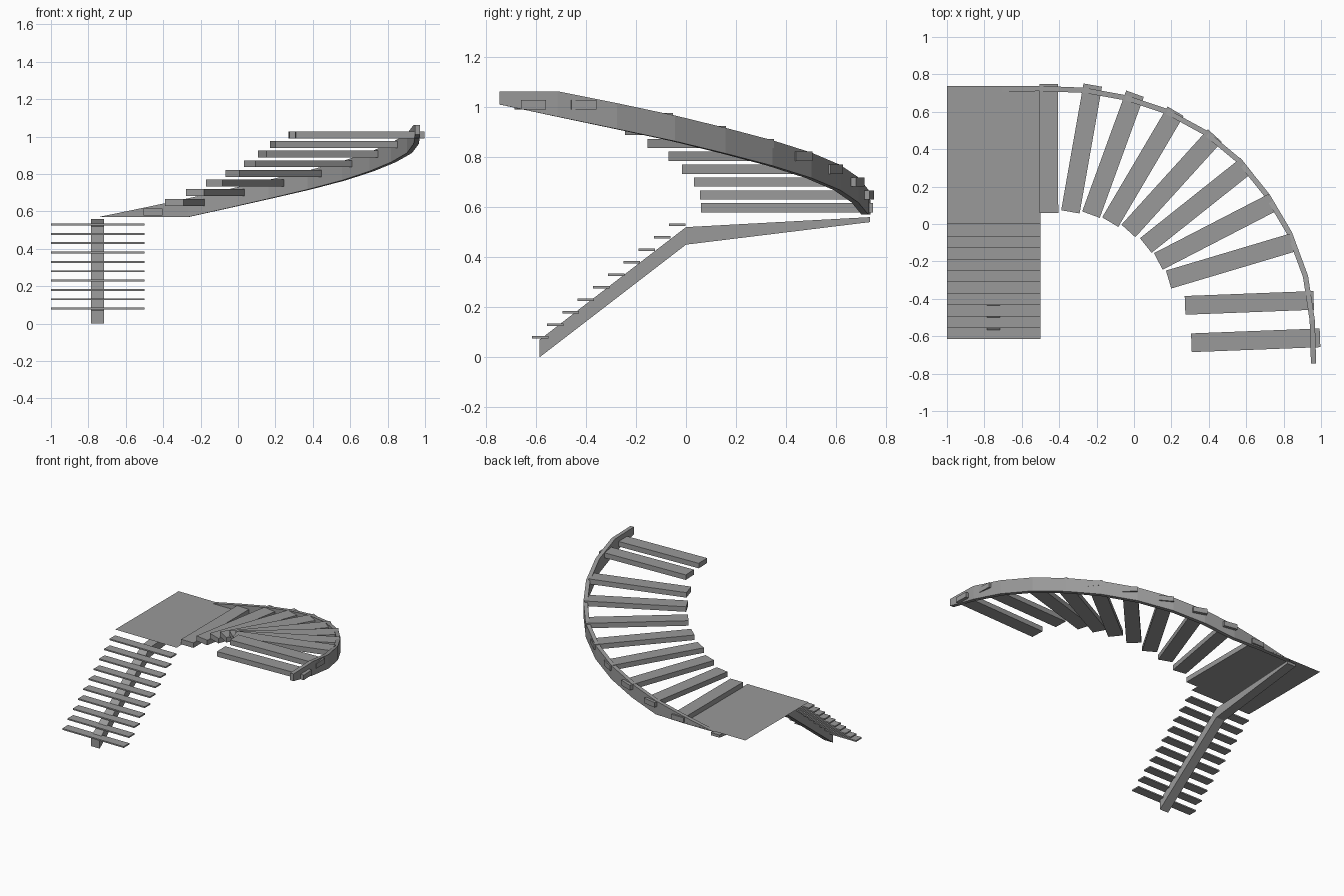
import bpy
import bmesh
import math
from mathutils import Vector

cube = bpy.data.objects.get("Cube")
if cube:
    bpy.data.objects.remove(cube, do_unlink=True)

# One flat grey for the whole staircase
grey = bpy.data.materials.new("stair_grey")
grey.use_nodes = True
colour = (0.32, 0.32, 0.32, 1)
grey.diffuse_color = colour
grey.node_tree.nodes["Principled BSDF"].inputs["Base Color"].default_value = colour


def finish(name, bm):
    bmesh.ops.recalc_face_normals(bm, faces=bm.faces)
    mesh = bpy.data.meshes.new(name)
    bm.to_mesh(mesh)
    bm.free()
    mesh.materials.append(grey)
    obj = bpy.data.objects.new(name, mesh)
    bpy.context.collection.objects.link(obj)
    return obj


def box(name, centre, size, angle=0.0):
    bm = bmesh.new()
    bmesh.ops.create_cube(bm, size=1)
    bmesh.ops.scale(bm, vec=size, verts=bm.verts)
    obj = finish(name, bm)
    obj.location = centre
    obj.rotation_euler.z = angle
    return obj


# Lower flight: thin treads on a central beam
for i in range(10):
    box(f"lower_tread_{i + 1}", (-0.75, -0.583 + 0.061 * i, 0.08 + 0.05 * i),
        (0.5, 0.066, 0.01))

# Bent central beam that also runs under the landing
profile = [(-0.585, 0), (0, 0.45), (0.735, 0.54), (0.735, 0.56), (0, 0.52), (-0.585, 0.07)]
bm = bmesh.new()
face = bm.faces.new([bm.verts.new((-0.787, y, z)) for y, z in profile])
side = bmesh.ops.extrude_face_region(bm, geom=[face])["geom"]
bmesh.ops.translate(bm, vec=(0.07, 0, 0),
                    verts=[v for v in side if isinstance(v, bmesh.types.BMVert)])
finish("lower_beam", bm)

# Landing: a flat sheet
bm = bmesh.new()
bmesh.ops.create_grid(bm, x_segments=1, y_segments=1, size=0.5)
bmesh.ops.scale(bm, vec=(0.5, 0.738, 1), verts=bm.verts)
finish("landing", bm).location = (-0.75, 0.369, 0.578)

# Upper flight: inner end and heading of each thick tread; the last two are level
winders = [(-0.455, 0.06, 90), (-0.34, 0.065, 80), (-0.23, 0.05, 70), (-0.127, 0.01, 59.5),
           (-0.03, -0.037, 47.8), (0.063, -0.115, 38.5), (0.13, -0.2, 27.3),
           (0.185, -0.297, 16.6), (0.273, -0.435, 2.2), (0.307, -0.635, 2.2)]
length = 0.688
for i, (x, y, heading) in enumerate(winders):
    a = math.radians(heading)
    centre = (x + math.cos(a) * length / 2, y + math.sin(a) * length / 2,
              0.597 + 0.0515 * min(i, 8))
    box(f"upper_tread_{i + 1}", centre, (length, 0.1, 0.037), a)

# Curved outer stringer: a thin wall that rises along its path
path = [Vector(p) for p in [
    (-0.74, 0.722), (-0.5, 0.724), (-0.265, 0.715), (-0.045, 0.675), (0.17, 0.604),
    (0.38, 0.489), (0.565, 0.335), (0.714, 0.15), (0.832, -0.05), (0.917, -0.28),
    (0.953, -0.515), (0.96, -0.745)]]
bm = bmesh.new()
rings = []
last = len(path) - 1
for i, p in enumerate(path):
    along = (path[min(i + 1, last)] - path[max(i - 1, 0)]).normalized()
    out = Vector((-along.y, along.x)) * 0.014
    low = 0.57 + 0.0489 * max(i - 2, 0)
    high = min(0.571 + 0.0494 * i, 1.063)
    rings.append([bm.verts.new((q.x, q.y, z)) for q, z in
                  ((p + out, low), (p - out, low), (p - out, high), (p + out, high))])
for a, b in zip(rings, rings[1:]):
    for k in range(4):
        n = (k + 1) % 4
        bm.faces.new((a[k], a[n], b[n], b[k]))
bm.faces.new(rings[0])
bm.faces.new(rings[-1])
finish("curved_stringer", bm)
